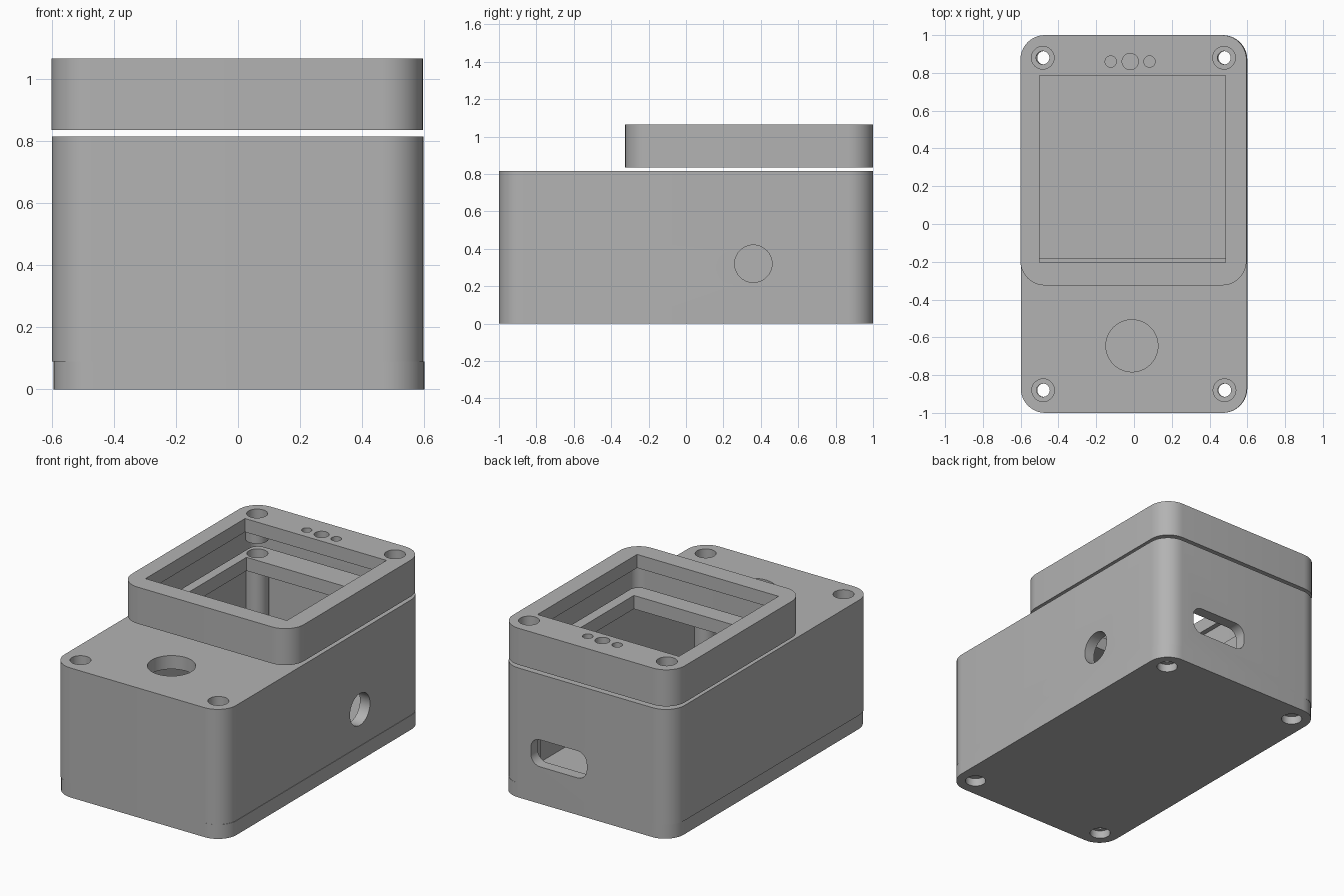
import bpy, bmesh, math
from mathutils import Matrix

cube = bpy.data.objects.get("Cube")
if cube:
    bpy.data.objects.remove(cube, do_unlink=True)

grey = bpy.data.materials.new("matte grey")
grey.use_nodes = True
colour = (0.45, 0.45, 0.45, 1)
grey.diffuse_color = colour
grey.node_tree.nodes["Principled BSDF"].inputs["Base Color"].default_value = colour

WALL = 0.07
BORE, BOSS, SINK = 0.035, 0.066, 0.06


def prism(name, width, depth, radius, low, high, centre=(0, 0), turn=None, seg=10):
    """Extruded rounded rectangle; turn maps the extrusion onto another axis."""
    pts = []
    corners = ((1, 1), (-1, 1), (-1, -1), (1, -1))
    for q, (sx, sy) in enumerate(corners):
        cx, cy = sx * (width / 2 - radius), sy * (depth / 2 - radius)
        steps = seg if radius else 0
        for i in range(steps + 1):
            a = math.pi / 2 * (q + i / max(steps, 1))
            pts.append((centre[0] + cx + radius * math.cos(a),
                        centre[1] + cy + radius * math.sin(a), low))
    bm = bmesh.new()
    face = bm.faces.new([bm.verts.new(p) for p in pts])
    top = bmesh.ops.extrude_face_region(bm, geom=[face])
    verts = [v for v in top["geom"] if isinstance(v, bmesh.types.BMVert)]
    bmesh.ops.translate(bm, vec=(0, 0, high - low), verts=verts)
    if turn:
        bmesh.ops.transform(bm, matrix=turn, verts=bm.verts)
    # Circles leave doubled points where the quarter arcs meet
    bmesh.ops.remove_doubles(bm, verts=bm.verts, dist=1e-5)
    bmesh.ops.recalc_face_normals(bm, faces=bm.faces)
    mesh = bpy.data.meshes.new(name)
    bm.to_mesh(mesh)
    bm.free()
    mesh.materials.append(grey)
    obj = bpy.data.objects.new(name, mesh)
    bpy.context.collection.objects.link(obj)
    return obj


def rod(name, x, y, radius, low, high, turn=None):
    return prism(name, 2 * radius, 2 * radius, radius, low, high, (x, y), turn)


def combine(target, tool, operation="DIFFERENCE"):
    """Apply one boolean and discard the tool."""
    mod = target.modifiers.new("cut", "BOOLEAN")
    mod.object, mod.operation, mod.solver = tool, operation, "EXACT"
    bpy.context.view_layer.objects.active = target
    bpy.ops.object.modifier_apply(modifier=mod.name)
    bpy.data.objects.remove(tool, do_unlink=True)


def finish(obj, shift):
    obj.location.x = shift
    bpy.ops.object.select_all(action="DESELECT")
    obj.select_set(True)
    bpy.context.view_layer.objects.active = obj
    bpy.ops.object.shade_smooth_by_angle(angle=math.radians(30))


back_screws = [(x, 0.88) for x in (-0.48, 0.48)]
screws = back_screws + [(x, -0.88) for x in (-0.48, 0.48)]

# Base plate with counterbored screw holes
base = prism("base_plate", 1.194, 2, 0.13, 0, 0.09)
for x, y in screws:
    combine(base, rod("bore", x, y, BORE, -0.1, 0.2))
    combine(base, rod("sink", x, y, SINK, -0.1, 0.05))

# Hollow main body with a square window in its roof
body = prism("main_body", 1.197, 2, 0.13, 0.09, 0.815)
combine(body, prism("cavity", 1.197 - 2 * WALL, 2 - 2 * WALL, 0.06, 0, 0.73))
combine(body, prism("window", 0.99, 0.98, 0, 0.6, 1, (-0.005, 0.31)))

# Screw columns inside the body
for x, y in screws:
    combine(body, rod("column", x, y, BOSS, 0.09, 0.77), "UNION")
    combine(body, rod("bore", x, y, BORE, 0, 1))
    combine(body, rod("sink", x, y, SINK, 0.75, 1))

# Round control hole in the roof, side hole and rear port
combine(body, rod("control_hole", -0.01, -0.645, 0.138, 0.5, 1))
to_x = Matrix(((0, 0, 1, 0), (1, 0, 0, 0), (0, 1, 0, 0), (0, 0, 0, 1)))
to_y = Matrix(((1, 0, 0, 0), (0, 0, 1, 0), (0, 1, 0, 0), (0, 0, 0, 1)))
combine(body, rod("side_hole", 0.36, 0.32, 0.1, 0.4, 0.8, to_x))
combine(body, prism("rear_port", 0.39, 0.17, 0.065, 0.85, 1.2, (0.187, 0.318), to_y))

# Hollow raised cover with a square window
mid = 0.3375
cover = prism("top_cover", 1.197, 1.325, 0.13, 0.835, 1.065, (0, mid))
combine(cover, prism("cavity", 1.197 - 2 * WALL, 1.325 - 2 * WALL, 0.06,
                     0.7, 0.98, (0, mid)))
combine(cover, prism("window", 0.985, 0.99, 0, 0.9, 1.2, (-0.005, 0.29)))

# Short screw bosses under the cover
for x, y in back_screws:
    combine(cover, rod("boss", x, y, BOSS, 0.905, 1.02), "UNION")
    combine(cover, rod("bore", x, y, BORE, 0.7, 1.2))
    combine(cover, rod("sink", x, y, SINK, 0.99, 1.2))

# Row of indicator holes
for x, radius in ((-0.12, 0.03), (-0.017, 0.043), (0.085, 0.03)):
    combine(cover, rod("indicator", x, 0.86, radius, 0.9, 1.2))

for part, shift in ((base, 0.003), (body, -0.001), (cover, -0.003)):
    finish(part, shift)
